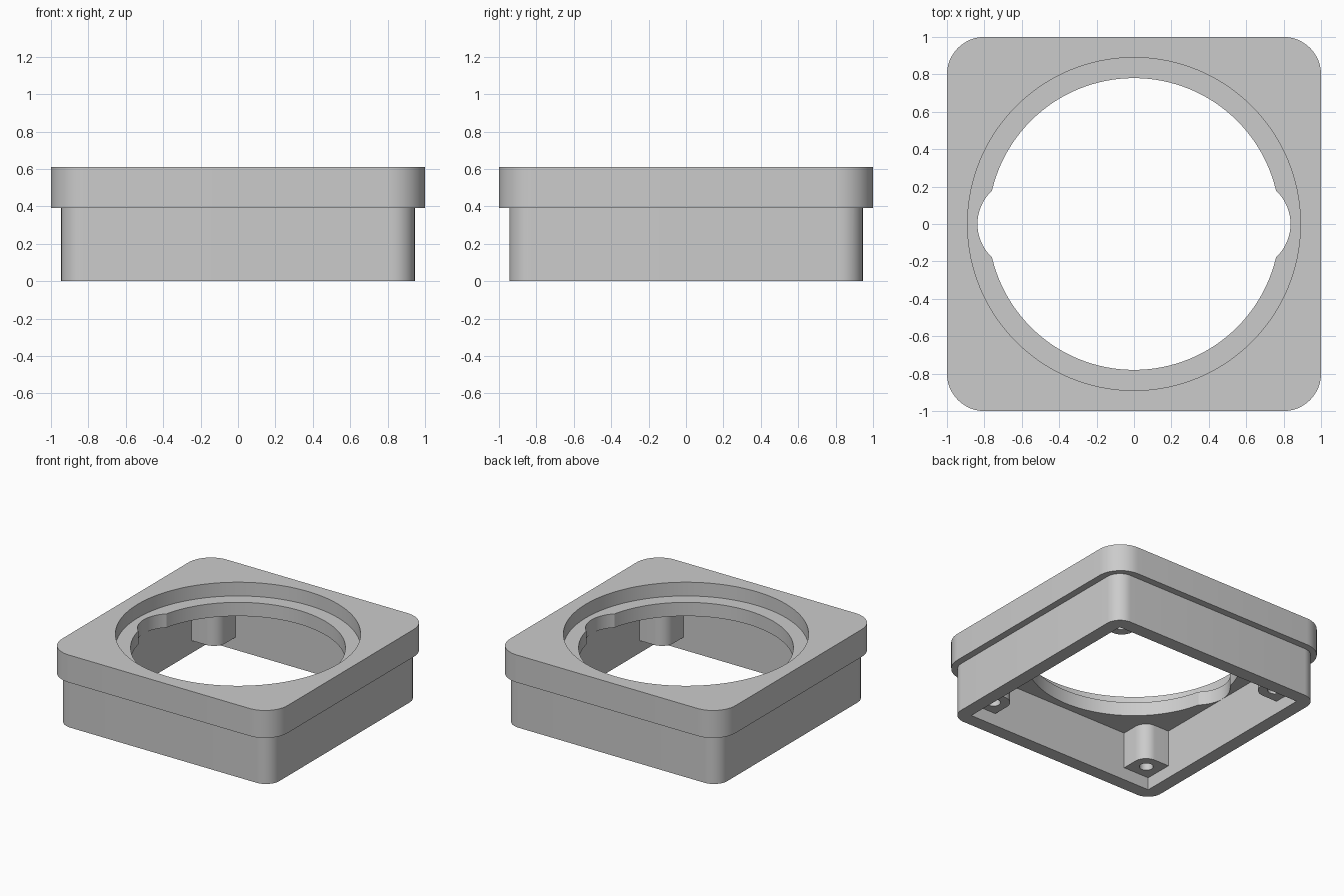
import bpy, bmesh, math
from mathutils import Matrix, Vector

cube = bpy.data.objects.get("Cube")
if cube:
    bpy.data.objects.remove(cube, do_unlink=True)

grey = bpy.data.materials.new("plain_grey")
grey.use_nodes = True
colour = (0.6, 0.6, 0.6, 1)
grey.diffuse_color = colour
grey.node_tree.nodes["Principled BSDF"].inputs["Base Color"].default_value = colour


def circle(x, y, radius, count=128):
    step = math.tau / count
    return [(x + radius * math.cos(i * step), y + radius * math.sin(i * step))
            for i in range(count)]


def rounded_square(centre, half, radii, steps=12):
    """Counter-clockwise outline; one radius per corner, from the +x +y corner."""
    points = []
    for corner, radius in enumerate(radii):
        turn = Matrix.Rotation(corner * math.pi / 2, 2)
        inset = half - radius
        count = steps if radius else 0
        for i in range(count + 1):
            a = math.pi / 2 * i / max(count, 1)
            p = turn @ Vector((inset + radius * math.cos(a), inset + radius * math.sin(a)))
            points.append((centre + p.x, centre + p.y))
    return points


def prism(name, outline, bottom, top, quarter_turns=0):
    bm = bmesh.new()
    face = bm.faces.new([bm.verts.new((x, y, bottom)) for x, y in outline])
    result = bmesh.ops.extrude_face_region(bm, geom=[face])
    verts = [v for v in result["geom"] if isinstance(v, bmesh.types.BMVert)]
    bmesh.ops.translate(bm, vec=(0, 0, top - bottom), verts=verts)
    bmesh.ops.rotate(bm, verts=bm.verts, cent=(0, 0, 0),
                     matrix=Matrix.Rotation(quarter_turns * math.pi / 2, 3, "Z"))
    bmesh.ops.recalc_face_normals(bm, faces=bm.faces)
    mesh = bpy.data.meshes.new(name)
    bm.to_mesh(mesh)
    bm.free()
    mesh.materials.append(grey)
    obj = bpy.data.objects.new(name, mesh)
    bpy.context.collection.objects.link(obj)
    return obj


def combine(target, tool, operation):
    tool.hide_render = True
    mod = target.modifiers.new(tool.name, "BOOLEAN")
    mod.operation = operation
    mod.solver = "EXACT"
    mod.object = tool
    bpy.context.view_layer.objects.active = target
    bpy.ops.object.modifier_apply(modifier=mod.name)
    bpy.data.objects.remove(tool, do_unlink=True)


FLANGE_BOTTOM, LEDGE, TOP = 0.39, 0.5, 0.61
CAVITY = 0.838      # half width of the hollow underside
POST = 0.228        # visible width of a corner post

# Outer shell: wide flange above a narrower wall
housing = prism("housing", rounded_square(0, 1, [0.2] * 4), FLANGE_BOTTOM, TOP)
combine(housing, prism("lower_wall", rounded_square(0, 0.945, [0.12] * 4), 0, 0.45), "UNION")
combine(housing, prism("cavity", rounded_square(0, CAVITY, [0] * 4), -0.1, FLANGE_BOTTOM),
        "DIFFERENCE")

# Screw posts in the four inner corners, rounded toward the middle
inner, outer = CAVITY - POST, 0.88
post_outline = rounded_square((inner + outer) / 2, (outer - inner) / 2, [0, 0, 0.1, 0])
screw = CAVITY - POST / 2
for i in range(4):
    combine(housing, prism("corner_post", post_outline, 0.1, 0.45, i), "UNION")
    combine(housing, prism("screw_hole", circle(screw, screw, 0.05, 32), 0, 0.36, i),
            "DIFFERENCE")

# Round opening with a stepped seat and two side notches
combine(housing, prism("seat", circle(0, 0, 0.89), LEDGE, 0.8), "DIFFERENCE")
combine(housing, prism("opening", circle(0, 0, 0.78), 0.3, 0.7), "DIFFERENCE")
for side in (-1, 1):
    combine(housing, prism("notch", circle(side * 0.594, 0, 0.243, 64), 0.3, 0.7),
            "DIFFERENCE")

bpy.ops.object.select_all(action="DESELECT")
housing.select_set(True)
bpy.context.view_layer.objects.active = housing
bpy.ops.object.shade_smooth_by_angle(angle=math.radians(30))
